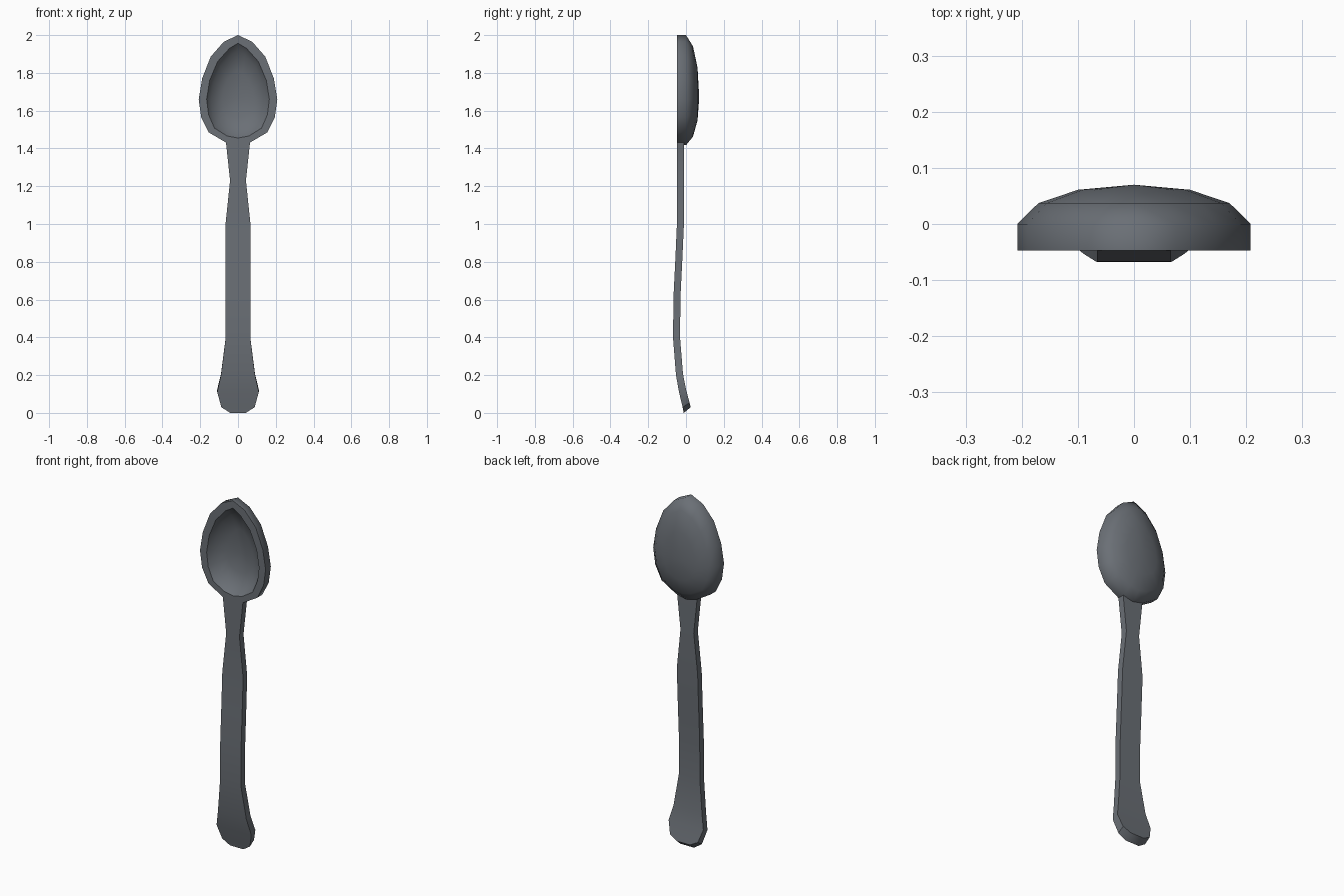
import bpy, bmesh, math

if "Cube" in bpy.data.objects:
    bpy.data.objects.remove(bpy.data.objects["Cube"])

metal = bpy.data.materials.new("dark grey metal")
metal.diffuse_color = (0.145, 0.16, 0.18, 1)
metal.use_nodes = True
metal.node_tree.nodes["Principled BSDF"].inputs["Base Color"].default_value = metal.diffuse_color

FRONT = -0.047   # y of the flat rim
CZ = 1.67        # height of the bowl centre


def finish(name, bm, angle):
    bmesh.ops.recalc_face_normals(bm, faces=bm.faces[:])
    for f in bm.faces:
        f.smooth = True
    for e in bm.edges:
        on_rim = all(abs(v.co.y - FRONT) < 1e-5 for v in e.verts)
        if e.calc_face_angle(0) > math.radians(angle) or (on_rim and name == "bowl"):
            e.smooth = False
    me = bpy.data.meshes.new(name)
    bm.to_mesh(me)
    bm.free()
    me.materials.append(metal)
    ob = bpy.data.objects.new(name, me)
    bpy.context.collection.objects.link(ob)
    return ob


def mirrored(half):
    # closed outline from the right half, first and last points on the axis
    return half + [(-x, z) for x, z in half[-2:0:-1]]


# Bowl: outer shell, flat rim and hollow, bridged as rings
outer = mirrored([(0, 2.0), (0.075, 1.965), (0.145, 1.885), (0.19, 1.77), (0.208, 1.66),
                  (0.195, 1.565), (0.155, 1.485), (0.065, 1.432), (0, 1.417)])
inner = mirrored([(0, 1.957), (0.045, 1.93), (0.108, 1.86), (0.15, 1.76), (0.166, 1.66),
                  (0.156, 1.58), (0.125, 1.508), (0.058, 1.466), (0, 1.455)])
layers = [(outer, 0.48, 0.061), (outer, 0.82, 0.037), (outer, 1, 0), (outer, 1, FRONT),
          (inner, 1, FRONT), (inner, 0.86, -0.008), (inner, 0.5, 0.02)]
bm = bmesh.new()
rings = [[bm.verts.new((x * s, y, CZ + (z - CZ) * s)) for x, z in shape]
         for shape, s, y in layers]
n = len(outer)
for a, b in zip(rings, rings[1:]):
    for i in range(n):
        j = (i + 1) % n
        bm.faces.new((a[i], a[j], b[j], b[i]))
for ring, y in ((rings[0], 0.07), (rings[-1], 0.03)):
    tip = bm.verts.new((0, y, CZ))
    for i in range(n):
        bm.faces.new((ring[i], ring[(i + 1) % n], tip))
finish("bowl", bm, 60)

# Handle: rectangular sections (front z, front y, half width, back rise)
stations = [(1.435, -0.0468, 0.064, 0), (1.23, -0.047, 0.042, 0), (1.0, -0.048, 0.066, 0),
            (0.8, -0.057, 0.066, 0), (0.6, -0.067, 0.066, 0), (0.39, -0.068, 0.066, 0.002),
            (0.2, -0.053, 0.09, 0.007), (0.11, -0.037, 0.11, 0.014),
            (0.03, -0.018, 0.088, 0.024), (0.0, -0.012, 0.042, 0.03)]
bm = bmesh.new()
sections = [[bm.verts.new(c) for c in ((-w, y, z), (w, y, z),
                                       (w, y + 0.037, z + r), (-w, y + 0.037, z + r))]
            for z, y, w, r in stations]
for a, b in zip(sections, sections[1:]):
    for i in range(4):
        j = (i + 1) % 4
        bm.faces.new((a[i], a[j], b[j], b[i]))
bm.faces.new(sections[0])
bm.faces.new(sections[-1])
finish("handle", bm, 40)
